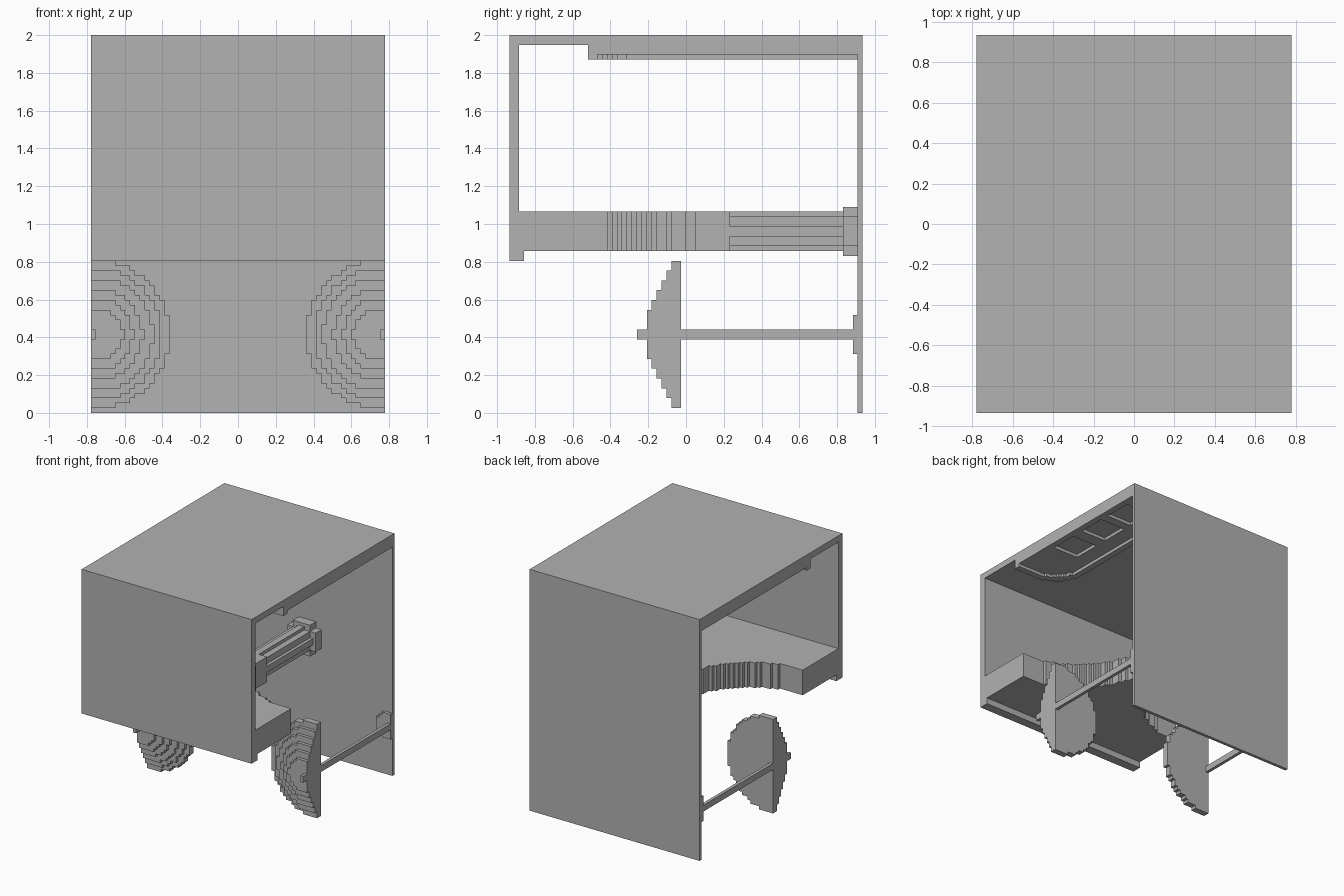
import bpy, bmesh, math

if "Cube" in bpy.data.objects:
    bpy.data.objects.remove(bpy.data.objects["Cube"], do_unlink=True)

U = 2 / 77          # one block
W, D, H = 30, 36, 77  # half width, half depth, height in blocks

grey = bpy.data.materials.new("plain_grey")
tone = (0.445, 0.445, 0.445, 1)
grey.diffuse_color = tone
grey.use_nodes = True
grey.node_tree.nodes["Principled BSDF"].inputs["Base Color"].default_value = tone


def prism(bm, points, axis, lo, hi):
    """Extrude a flat outline along y or z between two block positions."""
    clean = []
    for p in points:
        if not clean or p != clean[-1]:
            clean.append(p)
    if clean[0] == clean[-1]:
        clean.pop()
    place = (lambda a, b, t: (a * U, t * U, b * U)) if axis == "y" else \
            (lambda a, b, t: (a * U, b * U, t * U))
    face = bm.faces.new([bm.verts.new(place(a, b, lo)) for a, b in clean])
    top = bmesh.ops.extrude_face_region(bm, geom=[face])["geom"]
    shift = place(0, 0, hi - lo)
    bmesh.ops.translate(bm, vec=shift, verts=[v for v in top if isinstance(v, bmesh.types.BMVert)])


def box(bm, x, y, z):
    prism(bm, [(x[0], y[0]), (x[1], y[0]), (x[1], y[1]), (x[0], y[1])], "z", *z)


def finish(name, bm, mirror=False):
    bmesh.ops.recalc_face_normals(bm, faces=bm.faces)
    mesh = bpy.data.meshes.new(name)
    bm.to_mesh(mesh)
    bm.free()
    mesh.materials.append(grey)
    ob = bpy.data.objects.new(name, mesh)
    bpy.context.collection.objects.link(ob)
    if mirror:
        mod = ob.modifiers.new("both_sides", "MIRROR")
        mod.use_mirror_merge = False
    return ob


def half_disc(radius, cx, cz):
    """Stepped disc outline, cut off flat at the side of the model."""
    pts, r = [(W, cz - math.floor(radius))], math.floor(radius)
    for k in range(-r, r):
        reach = round(math.sqrt(max(radius ** 2 - (k + 0.5) ** 2, 0)))
        pts += [(cx - reach, cz + k), (cx - reach, cz + k + 1)]
    return pts + [(W, cz + r)]


def stepped_corner(x_end, y_front, r):
    """Path from the side inwards, then round a stepped corner to the rear."""
    pts = [(W, y_front)]
    for k in range(r):
        y = y_front + r - round(math.sqrt(r * r - (k + 0.5) ** 2))
        pts += [(x_end + r - k, y), (x_end + r - k - 1, y)]
    return pts


# Shell: roof, front wall with lower lip, back wall
for name, y, z in (("roof", (-D, D), (H - 2, H)),
                   ("front_wall", (-D, 2 - D), (31, H - 2)),
                   ("front_lip", (2 - D, 3 - D), (31, 33)),
                   ("back_wall", (D - 1, D), (0, H - 2))):
    bm = bmesh.new()
    box(bm, (-W, W), y, z)
    finish(name, bm)

# Shelf with a stepped concave sweep on each side of a central stem
sweep = []
for k in range(26):
    y = max(-16, round(9.5 - math.sqrt(26 ** 2 - k ** 2)))
    sweep += [(W - k, y), (W - k - 1, y)]
sweep.append((4, 9))
outline = [(W, 2 - D)] + sweep + [(-x, y) for x, y in reversed(sweep)] + [(-W, 2 - D)]
bm = bmesh.new()
prism(bm, outline, "z", 33, 41)
finish("shelf", bm)


def cross(a, b, cz=37):
    """Square with notched corners: a is the full reach, b the arm half width."""
    c = b if a - b < 3 else a - 1
    q = [(a, -b), (a, b), (c, b), (c, c), (b, c), (b, a)]
    pts = []
    for _ in range(4):
        pts += [(x, z + cz) for x, z in q]
        q = [(-z, x) for x, z in q]
    return pts


# Ridged bar and flange joining the shelf to the back wall
bm = bmesh.new()
prism(bm, cross(4, 1), "y", 9, 32)
finish("ridged_bar", bm)
bm = bmesh.new()
prism(bm, cross(5, 3), "y", 32, 35)
finish("bar_flange", bm)

# Domes made of stacked stepped discs, with a nose at the front
bm = bmesh.new()
spans = [(-3, -1)] + [(y - 1, y) for y in range(-3, -8, -1)]
for radius, (lo, hi) in zip((15, 13.5, 11.6, 9.6, 7.6, 5.6), spans):
    prism(bm, half_disc(radius, W - 1, 16), "y", lo, hi)
box(bm, (W - 1, W), (-10, -8), (15, 17))
finish("dome", bm, True)

# Rods from the domes to their mounts on the back wall
bm = bmesh.new()
box(bm, (W - 1, W), (-1, 34), (15, 17))
finish("dome_rod", bm, True)
bm = bmesh.new()
prism(bm, half_disc(4.3, W - 1, 16), "y", 34, 35)
finish("rod_mount", bm, True)

# Ceiling panel rim with rounded front corner
outer = stepped_corner(12, -20, 10)
inner = stepped_corner(14, -18, 9)
bm = bmesh.new()
prism(bm, outer + [(12, 35), (14, 35)] + inner[::-1], "z", 72, 75)
finish("ceiling_rim", bm, True)

# Ceiling panel with a row of square recesses
bm = bmesh.new()
prism(bm, inner + [(14, 35), (W, 35)], "z", 74, 75)
prism(bm, inner + [(14, -4), (W, -4)], "z", 73, 74)
box(bm, (14, 19), (-4, 35), (73, 74))
box(bm, (28, W), (-4, 35), (73, 74))
for lo, hi in ((5, 9), (18, 21), (30, 35)):
    box(bm, (19, 28), (lo, hi), (73, 74))
finish("ceiling_panel", bm, True)
